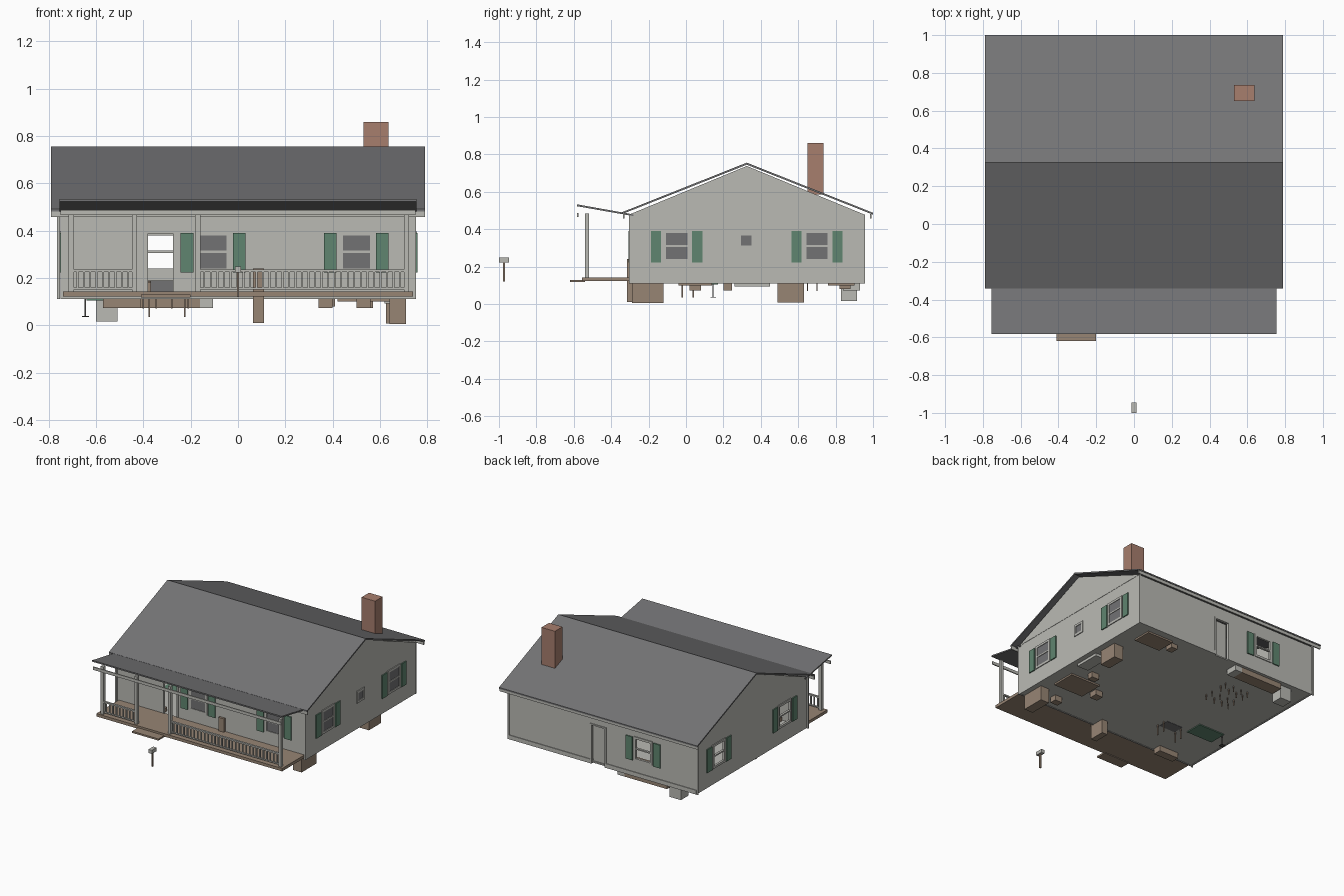
import bpy, bmesh
from mathutils import Vector

if "Cube" in bpy.data.objects:
    bpy.data.objects.remove(bpy.data.objects["Cube"])


def mat(name, rgb):
    m = bpy.data.materials.new(name)
    m.diffuse_color = (*rgb, 1)
    m.use_nodes = True
    m.node_tree.nodes["Principled BSDF"].inputs["Base Color"].default_value = m.diffuse_color
    return m


SIDING = mat("pale_siding", (0.49, 0.49, 0.455))
ROOF = mat("grey_shingle", (0.175, 0.175, 0.18))
WOOD = mat("brown_wood", (0.31, 0.235, 0.175))
GREEN = mat("green_paint", (0.115, 0.235, 0.16))
BRICK = mat("red_brick", (0.39, 0.21, 0.155))
GLASS = mat("grey_glass", (0.17, 0.17, 0.175))
DARK = mat("dark_metal", (0.09, 0.085, 0.08))


def finish(name, bm, m):
    bmesh.ops.recalc_face_normals(bm, faces=bm.faces)
    me = bpy.data.meshes.new(name)
    bm.to_mesh(me)
    bm.free()
    me.materials.append(m)
    ob = bpy.data.objects.new(name, me)
    bpy.context.scene.collection.objects.link(ob)
    return ob


def add_box(bm, x0, x1, y0, y1, z0, z1):
    lo, hi = Vector((x0, y0, z0)), Vector((x1, y1, z1))
    vs = bmesh.ops.create_cube(bm, size=1)["verts"]
    for v in vs:
        v.co = Vector([(lo[i] + hi[i]) / 2 + v.co[i] * (hi[i] - lo[i]) for i in range(3)])


def boxes(name, m, *dims):
    bm = bmesh.new()
    for d in dims:
        add_box(bm, *d)
    return finish(name, bm, m)


def prism(name, m, profile, x0, x1):
    """Extrude a (y, z) profile along x."""
    bm = bmesh.new()
    f = bm.faces.new([bm.verts.new((x0, y, z)) for y, z in profile])
    out = bmesh.ops.extrude_face_region(bm, geom=[f])["geom"]
    bmesh.ops.translate(bm, vec=(x1 - x0, 0, 0),
                        verts=[g for g in out if isinstance(g, bmesh.types.BMVert)])
    return finish(name, bm, m)


def on_wall(side, u0, u1, d0, d1, z0, z1):
    """Box on a wall: u runs along it, d is the distance outward."""
    if side in ("front", "back"):
        s, p = (-1, -0.30) if side == "front" else (1, 0.95)
        a, b = sorted((p + s * d0, p + s * d1))
        return (u0, u1, a, b, z0, z1)
    s = 1 if side == "right" else -1
    a, b = sorted((s * (0.75 + d0), s * (0.75 + d1)))
    return (a, b, u0, u1, z0, z1)


def wall(side, u0, u1, holes):
    """Wall split into cells, leaving the openings empty."""
    us = sorted({u0, u1, *[h[0] for h in holes], *[h[1] for h in holes]})
    dims = []
    for a, b in zip(us, us[1:]):
        zs = [0.11]
        for h in sorted(holes, key=lambda h: h[2]):
            if h[0] <= a and b <= h[1]:
                zs += [h[2], h[3]]
        zs.append(0.48)
        for c, d in zip(zs[::2], zs[1::2]):
            if d - c > 0.001:
                dims.append(on_wall(side, a, b, -0.012, 0, c, d))
    boxes(side + "_wall", SIDING, *dims)


def window(side, c, glazed, w=0.065, z0=0.232, z1=0.388, shutters=True):
    t, n = 0.008, f"{side}_window"
    parts = [(c - w - t, c - w + t, z0 - t, z1 + t), (c + w - t, c + w + t, z0 - t, z1 + t),
             (c - w, c + w, z0 - t, z0 + t), (c - w, c + w, z1 - t, z1 + t)]
    if shutters:
        parts.append((c - w, c + w, 0.306, 0.315))
    boxes(n + "_frame", SIDING, *[on_wall(side, a, b, -0.01, 0.006, e, f) for a, b, e, f in parts])
    if glazed:
        boxes(n + "_glass", GLASS, on_wall(side, c - w, c + w, -0.006, 0.002, z0, z1))
    if shutters:
        boxes(n + "_shutters", GREEN,
              *[on_wall(side, c + s * 0.11 - 0.027, c + s * 0.11 + 0.027, 0, 0.008, 0.222, 0.39)
                for s in (-1, 1)])


def hole(c, w=0.065):
    return (c - w, c + w, 0.232, 0.388)


# House shell with openings
wall("front", -0.75, 0.75, [(-0.38, -0.275, 0.14, 0.388), hole(-0.105), hole(0.5)])
wall("back", -0.75, 0.75, [hole(-0.325), (-0.02, 0.085, 0.11, 0.388)])
wall("right", -0.30, 0.95, [hole(-0.05), hole(0.7)])
wall("left", -0.30, 0.95, [hole(-0.05), hole(0.7)])
boxes("floor", SIDING, (-0.74, 0.74, -0.29, 0.94, 0.112, 0.122))
for c in (-0.105, 0.5):
    window("front", c, True)
window("back", -0.325, False)
for c in (-0.05, 0.7):
    window("right", c, True)
    window("left", c, False)
window("right", 0.322, True, 0.036, 0.305, 0.375, False)

# Door surrounds and the half open back door
boxes("front_door_frame", SIDING, *[on_wall("front", a, b, -0.01, 0.006, c, d) for a, b, c, d in
      ((-0.39, -0.38, 0.145, 0.398), (-0.275, -0.265, 0.145, 0.398), (-0.38, -0.275, 0.388, 0.398))])
boxes("back_door_frame", SIDING, *[on_wall("back", a, b, -0.01, 0.006, c, d) for a, b, c, d in
      ((-0.03, -0.02, 0.11, 0.398), (0.085, 0.095, 0.11, 0.398), (-0.02, 0.085, 0.388, 0.398))])
boxes("back_door", SIDING, on_wall("back", -0.02, 0.085, -0.03, -0.02, 0.115, 0.388))

# Gables, corner boards, sill boards
for s in (-1, 1):
    prism("gable", SIDING, [(-0.30, 0.48), (0.95, 0.48), (0.325, 0.738)], s * 0.738, s * 0.752)
    for y in (-0.302, 0.952):
        boxes("corner_board", SIDING, (s * 0.753 - 0.012, s * 0.753 + 0.012 * -s * s + 0.012,
                                       y - 0.004, y + 0.004, 0.11, 0.48))
boxes("back_sill_board", SIDING, (-0.75, -0.03, 0.95, 0.955, 0.11, 0.14),
      (0.095, 0.75, 0.95, 0.955, 0.11, 0.14))

# Main roof, fascia and chimney
prism("main_roof", ROOF, [(-0.342, 0.481), (0.325, 0.745), (1.0, 0.478), (1.0, 0.488),
                          (0.325, 0.756), (-0.342, 0.491)], -0.79, 0.79)
boxes("eave_fascia", SIDING, (-0.79, 0.79, -0.338, -0.33, 0.458, 0.485),
      (-0.79, 0.79, 0.985, 0.993, 0.458, 0.482))
boxes("chimney", BRICK, (0.53, 0.637, 0.65, 0.735, 0.585, 0.86))

# Porch roof, beam, posts
prism("porch_roof", ROOF, [(-0.582, 0.523), (-0.28, 0.47), (-0.28, 0.479), (-0.582, 0.533)],
      -0.755, 0.755)
boxes("porch_beam", SIDING, (-0.75, 0.75, -0.582, -0.574, 0.466, 0.487))
POSTS = (-0.705, -0.437, -0.17, 0.712)
boxes("porch_posts", SIDING, *[(x - 0.011, x + 0.011, -0.541, -0.519, 0.14, 0.485) for x in POSTS])

# Porch deck and front step
boxes("porch_deck", WOOD, (-0.74, 0.74, -0.555, -0.30, 0.122, 0.143))
boxes("front_step", WOOD, (-0.41, -0.2, -0.62, -0.54, 0.117, 0.129))

# Railings with balusters
for a, b in ((POSTS[0], POSTS[1]), (POSTS[2], POSTS[3])):
    dims = [(a, b, -0.537, -0.523, 0.225, 0.235), (a, b, -0.535, -0.525, 0.152, 0.16)]
    n = round((b - a) / 0.028)
    for i in range(1, n):
        x = a + (b - a) * i / n
        dims.append((x - 0.004, x + 0.004, -0.534, -0.526, 0.155, 0.23))
    boxes("porch_railing", SIDING, *dims)

# Mailbox
boxes("mailbox", SIDING, (-0.013, 0.013, -1.0, -0.946, 0.223, 0.249))
boxes("mailbox_post", WOOD, (-0.005, 0.005, -0.979, -0.969, 0.12, 0.224))

# Furniture reaching through the floor
boxes("tall_cabinets", WOOD, (0.064, 0.109, -0.316, -0.2, 0.01, 0.24),
      (0.64, 0.71, -0.29, -0.12, 0.005, 0.2), (0.625, 0.7, 0.49, 0.63, 0.008, 0.2))
boxes("beds", WOOD, (0.42, 0.66, -0.04, 0.14, 0.1, 0.16), (0.42, 0.63, 0.76, 0.9, 0.1, 0.16))
boxes("low_tables", WOOD, (0.34, 0.4, 0.02, 0.08, 0.072, 0.15), (0.51, 0.57, 0.2, 0.245, 0.072, 0.15),
      (0.5, 0.56, -0.2, -0.15, 0.072, 0.15), (0.36, 0.41, 0.82, 0.88, 0.08, 0.15),
      (-0.57, -0.41, -0.28, -0.22, 0.072, 0.15))
boxes("kitchen_counter", WOOD, (-0.5, -0.16, 0.84, 0.93, 0.073, 0.19))
boxes("kitchen_counter_end", SIDING, (-0.16, -0.105, 0.84, 0.93, 0.073, 0.19))
boxes("fridge", SIDING, (-0.6, -0.51, 0.83, 0.915, 0.015, 0.21))
boxes("bath", SIDING, (0.62, 0.71, 0.26, 0.45, 0.093, 0.16))
boxes("sofa", GLASS, (-0.37, -0.24, -0.02, 0.06, 0.11, 0.19))
boxes("rug", GREEN, (-0.64, -0.43, 0.04, 0.17, 0.105, 0.125))
boxes("dining_legs", WOOD, *[(x - 0.003, x + 0.003, y - 0.003, y + 0.003, 0.07, 0.18)
      for x in (-0.4, -0.345, -0.28, -0.21) for y in (0.5, 0.56, 0.65, 0.7)])
boxes("dining_table", WOOD, (-0.4, -0.21, 0.5, 0.7, 0.18, 0.188))
boxes("side_table_legs", WOOD, *[(x - 0.004, x + 0.004, y - 0.004, y + 0.004, 0.035, 0.12)
      for x in (-0.375, -0.225) for y in (-0.02, 0.04)])
boxes("floor_lamp", DARK, (-0.648, -0.642, 0.142, 0.148, 0.037, 0.18),
      (-0.66, -0.63, 0.13, 0.16, 0.034, 0.039))
